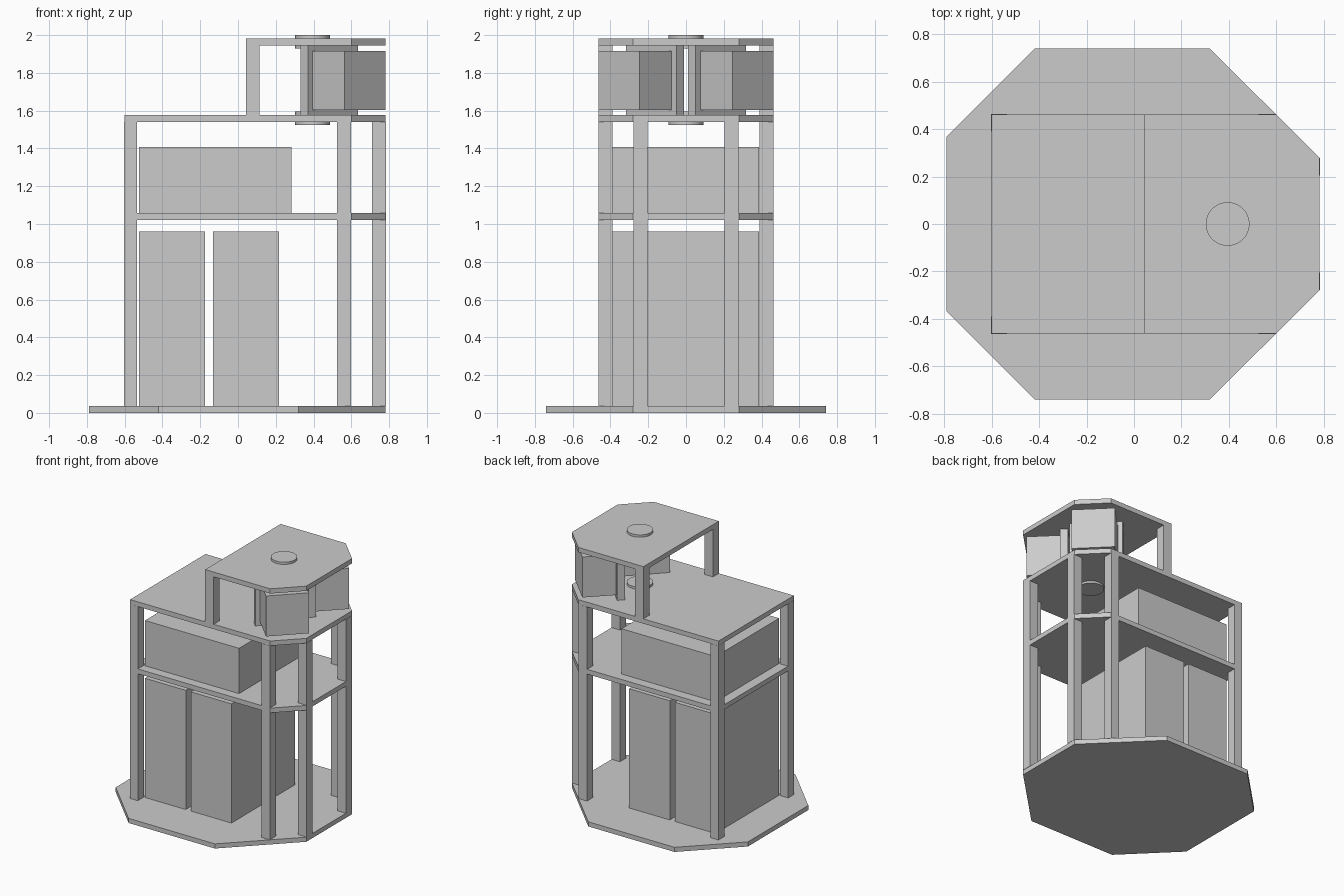
import bpy
import bmesh
import math
from mathutils import Matrix

cube = bpy.data.objects.get("Cube")
if cube:
    bpy.data.objects.remove(cube, do_unlink=True)

grey = bpy.data.materials.new("light_grey")
grey.use_nodes = True
colour = (0.6, 0.6, 0.6, 1)
grey.diffuse_color = colour
grey.node_tree.nodes["Principled BSDF"].inputs["Base Color"].default_value = colour


def finish(name, bm):
    bmesh.ops.recalc_face_normals(bm, faces=bm.faces)
    mesh = bpy.data.meshes.new(name)
    bm.to_mesh(mesh)
    bm.free()
    mesh.materials.append(grey)
    obj = bpy.data.objects.new(name, mesh)
    bpy.context.collection.objects.link(obj)
    return obj


def plate(name, half, z0, z1):
    """Extrude an outline given for +y and mirrored to -y."""
    outline = half + [(x, -y) for x, y in reversed(half)]
    bm = bmesh.new()
    face = bm.faces.new([bm.verts.new((x, y, z0)) for x, y in outline])
    up = bmesh.ops.extrude_face_region(bm, geom=[face])
    verts = [g for g in up["geom"] if isinstance(g, bmesh.types.BMVert)]
    bmesh.ops.translate(bm, verts=verts, vec=(0, 0, z1 - z0))
    return finish(name, bm)


def box(name, x, y, z, turn=0):
    """Box from (low, high) ranges, turned about its own upright axis."""
    bm = bmesh.new()
    size = [b - a for a, b in (x, y, z)]
    mid = [(a + b) / 2 for a, b in (x, y, z)]
    bmesh.ops.create_cube(bm, size=1)
    matrix = Matrix.Translation(mid) @ Matrix.Rotation(turn, 4, "Z") @ Matrix.Diagonal((*size, 1))
    bmesh.ops.transform(bm, matrix=matrix, verts=bm.verts)
    return finish(name, bm)


def turned_box(name, cx, cy, depth, width, z, turn):
    return box(name, (cx - depth / 2, cx + depth / 2),
               (cy - width / 2, cy + width / 2), z, turn)


def disc(name, z0, z1):
    bm = bmesh.new()
    bmesh.ops.create_cone(bm, cap_ends=True, segments=48, radius1=0.092, radius2=0.092,
                          depth=z1 - z0,
                          matrix=Matrix.Translation((0.395, 0, (z0 + z1) / 2)))
    obj = finish(name, bm)
    bpy.ops.object.select_all(action="DESELECT")
    bpy.context.view_layer.objects.active = obj
    obj.select_set(True)
    bpy.ops.object.shade_smooth_by_angle(angle=math.radians(40))


# Floor plate and the three decks
nose = [(0.6, 0.462), (0.782, 0.28)]
plate("base_plate", [(-0.79, 0.37), (-0.42, 0.74), (0.32, 0.74), (0.782, 0.28)], 0, 0.036)
plate("middle_shelf", [(-0.602, 0.462)] + nose, 1.02, 1.057)
plate("upper_deck", [(-0.602, 0.462)] + nose, 1.54, 1.577)
plate("roof", [(0.042, 0.462)] + nose, 1.945, 1.982)

# Mirrored posts and the angled sensor units
for side, sign in (("left", 1), ("right", -1)):
    def span(a, b):
        return tuple(sorted((a * sign, b * sign)))
    tall = (0.036, 1.54)
    box(f"rear_post_{side}", (-0.603, -0.535), span(0.39, 0.463), tall)
    box(f"side_post_{side}", (0.525, 0.597), span(0.39, 0.463), tall)
    box(f"nose_post_{side}", (0.71, 0.784), span(0.205, 0.278), tall)
    box(f"roof_post_{side}", (0.042, 0.115), span(0.39, 0.462), (1.577, 1.945))
    turn = sign * math.pi / 4
    turned_box(f"sensor_bracket_{side}", 0.483, sign * 0.164, 0.055, 0.376,
               (1.577, 1.945), turn)
    turned_box(f"sensor_box_{side}", 0.5875, sign * 0.27, 0.24, 0.305,
               (1.603, 1.917), turn)

# Storage boxes
box("lower_box_rear", (-0.525, -0.175), (-0.39, 0.387), (0.036, 0.96))
box("lower_box_front", (-0.132, 0.217), (-0.39, 0.387), (0.036, 0.96))
box("upper_box", (-0.525, 0.282), (-0.39, 0.387), (1.057, 1.408))

# Pivot discs through the roof and the upper deck
disc("roof_disc", 1.93, 2.0)
disc("deck_disc", 1.524, 1.595)
